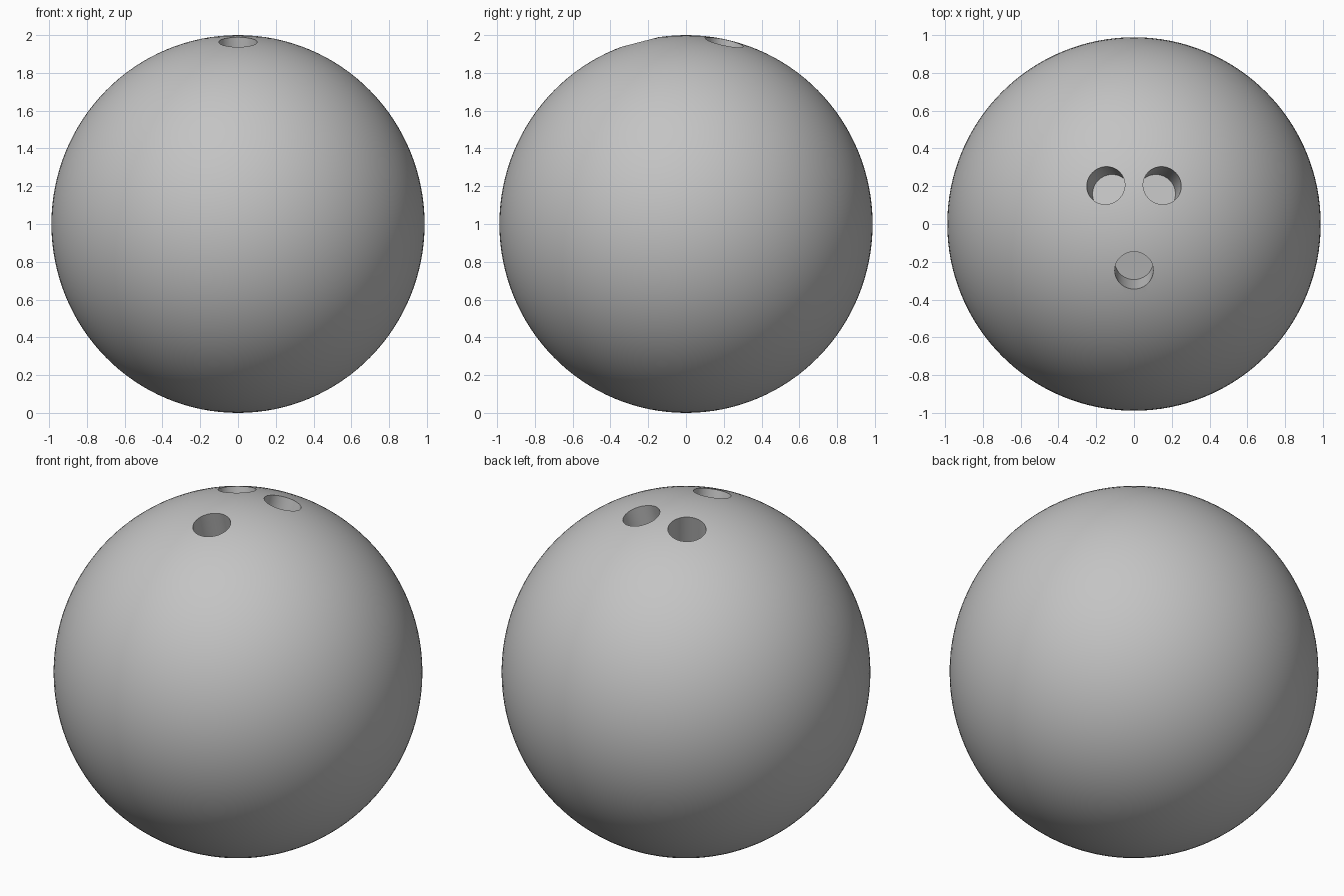
import bpy
from mathutils import Vector

if "Cube" in bpy.data.objects:
    bpy.data.objects.remove(bpy.data.objects["Cube"])

CENTRE = Vector((0, 0, 1))
HOLE_R, HOLE_DEPTH = 0.102, 0.21

grey = bpy.data.materials.new("ball grey")
grey.diffuse_color = (0.55, 0.55, 0.55, 1)
grey.use_nodes = True
grey.node_tree.nodes["Principled BSDF"].inputs["Base Color"].default_value = grey.diffuse_color

# Ball body
bpy.ops.mesh.primitive_uv_sphere_add(segments=128, ring_count=64, radius=1, location=CENTRE)
ball = bpy.context.object
ball.name = "ball"
ball.scale = (0.988, 0.988, 1)
bpy.ops.object.transform_apply(location=False, rotation=False, scale=True)
ball.data.materials.append(grey)


def drill(name, x, y):
    """Cut a flat-bottomed hole pointing at the ball centre."""
    out = Vector((x, y, (1 - x * x - y * y) ** 0.5))
    length = HOLE_DEPTH + 0.2
    bpy.ops.mesh.primitive_cylinder_add(
        vertices=64, radius=HOLE_R, depth=length,
        location=CENTRE + out * (1 - HOLE_DEPTH + length / 2),
        rotation=out.to_track_quat('Z', 'Y').to_euler())
    cutter = bpy.context.object
    cutter.name = name
    cutter.data.materials.append(grey)
    cutter.hide_render = True
    cut = ball.modifiers.new(name, 'BOOLEAN')
    cut.operation = 'DIFFERENCE'
    cut.solver = 'EXACT'
    cut.object = cutter
    return cutter


# Two finger holes and a thumb hole
cutters = [drill("finger_hole_left", -0.15, 0.205),
           drill("finger_hole_right", 0.15, 0.205),
           drill("thumb_hole", 0, -0.247)]

# Apply the cuts, then remove the cutters
bpy.ops.object.select_all(action='DESELECT')
ball.select_set(True)
bpy.context.view_layer.objects.active = ball
for c in cutters:
    bpy.ops.object.modifier_apply(modifier=c.name)
for c in cutters:
    bpy.data.objects.remove(c)
bpy.ops.object.shade_smooth_by_angle(angle=0.6)
